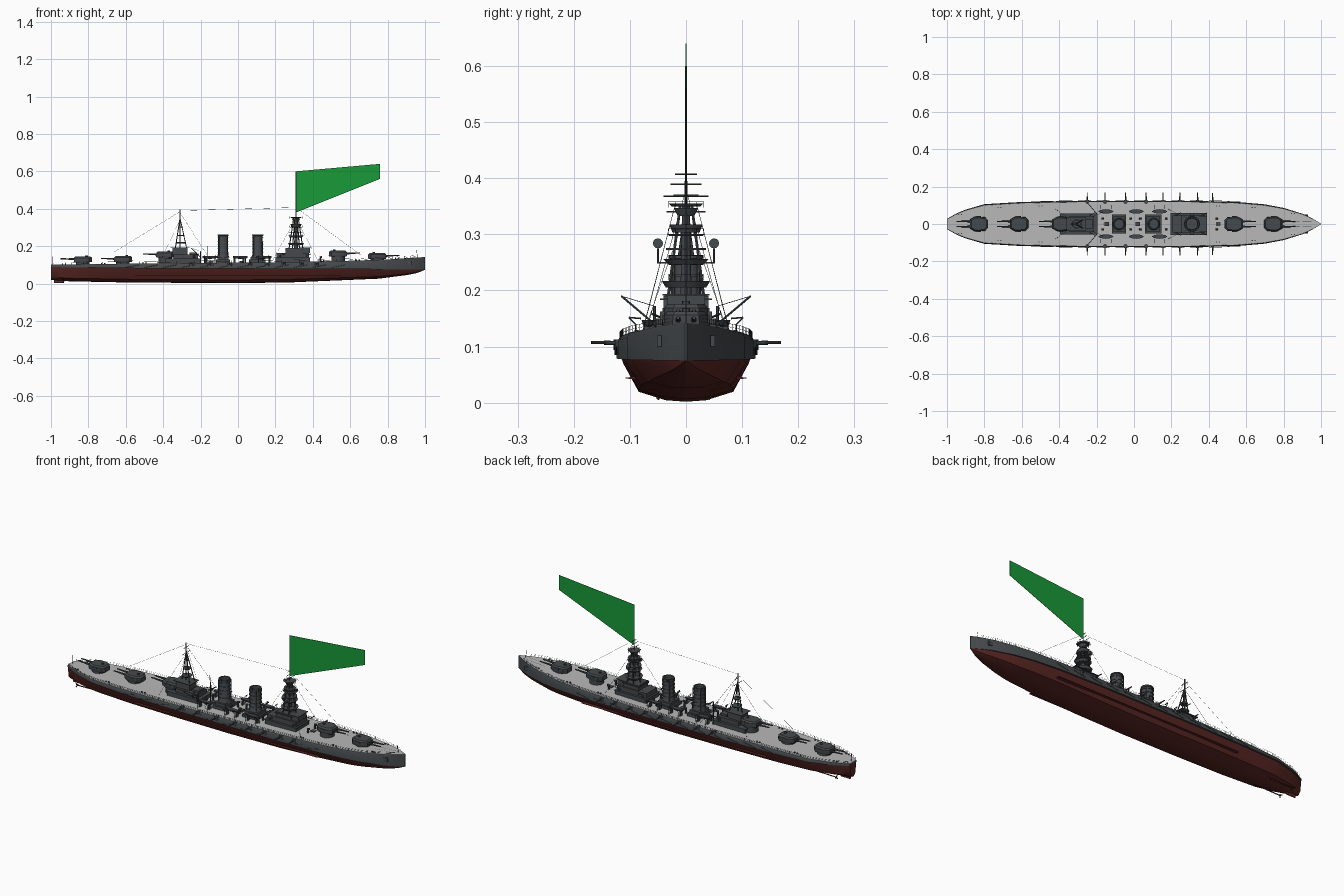
import bpy, bmesh, math
from mathutils import Vector, Matrix

if "Cube" in bpy.data.objects:
    bpy.data.objects.remove(bpy.data.objects["Cube"])


def material(name, rgb):
    m = bpy.data.materials.new(name)
    m.diffuse_color = (*rgb, 1)
    m.use_nodes = True
    m.node_tree.nodes["Principled BSDF"].inputs["Base Color"].default_value = m.diffuse_color
    return m


STEEL = material("dark_steel", (0.06, 0.068, 0.072))
RED = material("red_bottom", (0.10, 0.02, 0.017))
DECK = material("pale_deck", (0.48, 0.48, 0.48))
GREEN = material("green_cloth", (0.01, 0.32, 0.04))


def lerp(table, x):
    for (a, u), (b, v) in zip(table, table[1:]):
        if x <= b:
            return u + (v - u) * (x - a) / (b - a)
    return table[-1][1]


class Part:
    """Collects simple solids into one named object."""
    def __init__(self):
        self.bm = bmesh.new()

    def loft(self, rings, cap=True, closed=True):
        vs = [[self.bm.verts.new(p) for p in r] for r in rings]
        n = len(vs[0])
        for a, b in zip(vs, vs[1:]):
            for i in range(n if closed else n - 1):
                j = (i + 1) % n
                self.bm.faces.new((a[i], a[j], b[j], b[i]))
        if cap:
            self.bm.faces.new(vs[0][::-1])
            self.bm.faces.new(vs[-1])

    def box(self, x0, x1, y0, y1, z0, z1):
        self.loft([[(x0, y0, z), (x1, y0, z), (x1, y1, z), (x0, y1, z)] for z in (z0, z1)])

    def cone(self, x, y, z0, z1, r0, r1=None, n=16):
        r1 = r0 if r1 is None else r1
        self.loft([[(x + r * math.cos(2 * math.pi * i / n), y + r * math.sin(2 * math.pi * i / n), z)
                    for i in range(n)] for z, r in ((z0, r0), (z1, r1))])

    def rod(self, a, b, r=0.0012, n=6, r2=None):
        a, b = Vector(a), Vector(b)
        m = Matrix.Translation((a + b) / 2) @ (b - a).to_track_quat('Z', 'Y').to_matrix().to_4x4()
        bmesh.ops.create_cone(self.bm, cap_ends=True, segments=n, radius1=r, radius2=r2 or r,
                              depth=(b - a).length, matrix=m)

    def finish(self, name, mat=STEEL, smooth=True):
        bmesh.ops.recalc_face_normals(self.bm, faces=self.bm.faces)
        me = bpy.data.meshes.new(name)
        self.bm.to_mesh(me)
        self.bm.free()
        me.materials.append(mat)
        if smooth:
            me.shade_smooth()
            me.set_sharp_from_angle(angle=math.radians(35))
        ob = bpy.data.objects.new(name, me)
        bpy.context.collection.objects.link(ob)
        return ob


# hull lines: half width, deck height and keel height along x
BEAM = [(-1, .028), (-.95, .056), (-.9, .077), (-.8, .106), (-.6, .118), (-.3, .124), (.3, .124),
        (.55, .118), (.7, .105), (.8, .086), (.9, .055), (.95, .032), (1, .002)]
SHEER = [(-1, .100), (-.5, .107), (.2, .113), (.6, .121), (.8, .128), (1, .141)]
KEEL = [(-1, .02), (-.9, .012), (-.6, .006), (0, .002), (.3, .007), (.75, .026), (.9, .045), (.96, .057), (1, .074)]
WATER = [(-1, .09), (-.5, .083), (.5, .08), (1, .077)]
xs = sorted({x for x, _ in BEAM} | {-.98, -.85, -.7, -.45, 0, .2, .45, .63, .75, .85, .93, .975})


def mirror(half):
    return half + [(x, -y, z) for x, y, z in reversed(half)]


def bottom(x):
    w, k, l = lerp(BEAM, x), lerp(KEEL, x), lerp(WATER, x)
    return mirror([(x, w * f, k + (l - k) * g) for f, g in
                   ((.93, 1), (.9, .85), (.68, .22), (.29, .03), (.03, 0))])


def topside(x):
    w, d, l = lerp(BEAM, x), lerp(SHEER, x), lerp(WATER, x) - .002
    return mirror([(x, w * .92, l), (x, w, l), (x, w, d - .008), (x, w * .96, d)])


p = Part(); p.loft([bottom(x) for x in xs]); p.finish("lower_hull", RED)
p = Part(); p.loft([topside(x) for x in xs]); p.finish("upper_hull")
p = Part()
p.loft([mirror([(x, lerp(BEAM, x) * .95, lerp(SHEER, x) + e) for e in (-.002, .001)]) for x in xs])
p.finish("deck", DECK)

# bilge keels, rudder, shafts and propellers
p = Part()
for s in (-1, 1):
    p.loft([[(x, s * .09, .042), (x, s * .108, .043), (x, s * .108, .045), (x, s * .09, .046)] for x in (-.55, 0, .55)])
    p.rod((-.7, s * .045, .02), (-.93, s * .045, .016), .003)
    for k in range(3):
        a = k * 2.094
        p.rod((-.93, s * .045, .016), (-.934, s * .045 + .011 * math.cos(a), .016 + .011 * math.sin(a)), .003)
p.box(-.985, -.93, -.003, .003, .004, .03)
p.finish("keels_and_propellers", RED)

# deck railings
p = Part()
rx = [-.99 + i * .033 for i in range(60)]
for s in (-1, 1):
    pts = [Vector((x, s * lerp(BEAM, x) * .95, lerp(SHEER, x))) for x in rx]
    for a, b in zip(pts, pts[1:]):
        p.rod(a, a + Vector((0, 0, .012)), .0006, 4)
        for h in (.006, .012):
            p.rod(a + Vector((0, 0, h)), b + Vector((0, 0, h)), .0004, 3)
p.rod((-.99, 0, .1), (-.99, 0, .145), .001)
p.rod((.96, 0, .135), (.955, 0, .18), .001)
p.finish("railings", smooth=False)

# main turrets: eight sided house, barbette and twin barrels
PLAN = [(-.05, -.02), (-.035, -.036), (.02, -.04), (.048, -.024)]
for i, (x, z, d) in enumerate([(.745, .132, 1), (.535, .145, 1), (-.39, .14, -1), (-.615, .116, -1), (-.83, .114, -1)]):
    p = Part()
    plan = PLAN + [(a, -b) for a, b in reversed(PLAN)]
    p.loft([[(x + d * a * f, b * f, z + h) for a, b in plan] for h, f in ((0, .95), (.005, 1), (.024, .97), (.031, .82))])
    p.cone(x, 0, lerp(SHEER, x) - .002, z + .002, .036, n=20)
    p.box(x - .012, x + .012, -.042, .042, z + .018, z + .024)
    p.cone(x - d * .02, 0, z + .03, z + .036, .007, n=8)
    for s in (-1, 1):
        p.rod((x + d * .035, s * .014, z + .016), (x + d * .075, s * .014, z + .017), .0055, 10, .0045)
        p.rod((x + d * .07, s * .014, z + .017), (x + d * .118, s * .014, z + .019), .004, 10, .003)
    p.finish("main_turret_%d" % (i + 1))

# forward superstructure
p = Part()
p.box(.2, .385, -.055, .055, .11, .137)
p.box(.205, .38, -.046, .046, .137, .163)
p.box(.195, .39, -.058, .058, .136, .139)
p.box(.255, .345, -.04, .04, .163, .19)
p.box(.335, .385, -.034, .034, .163, .192)
p.box(.33, .39, -.042, .042, .191, .194)
p.box(.25, .35, -.046, .046, .183, .186)
p.finish("forward_superstructure", smooth=False)

# aft superstructure
p = Part()
p.box(-.39, -.2, -.052, .052, .10, .132)
p.box(-.395, -.195, -.056, .056, .131, .134)
p.box(-.345, -.215, -.042, .042, .132, .155)
p.box(-.35, -.27, -.03, .03, .155, .19)
p.box(-.36, -.26, -.038, .038, .189, .192)
p.box(-.26, -.22, -.025, .025, .155, .165)
p.finish("aft_superstructure", smooth=False)

# funnels with square casings, bands and open tops
for i, (x, a, b) in enumerate([(-.08, -.118, -.042), (.105, .06, .148)]):
    p = Part()
    p.box(a, b, -.05, .05, .108, .128)
    p.box(a + .008, b - .008, -.04, .04, .128, .143)
    n = 24
    prof = [(.034, .14), (.028, .155), (.027, .255), (.03, .257), (.03, .263), (.024, .263), (.022, .2)]
    p.loft([[(x + r * math.cos(2 * math.pi * k / n), r * math.sin(2 * math.pi * k / n), z) for k in range(n)]
            for r, z in prof])
    for z in (.165, .185, .205, .225, .245):
        p.cone(x, 0, z, z + .003, .03, n=n)
    for k in range(4):
        t = math.pi / 4 + k * math.pi / 2
        c, s = .031 * math.cos(t), .031 * math.sin(t)
        p.rod((x + c, s, .143), (x + c, s, .258), .002)
    p.finish("funnel_%d" % (i + 1))

# foremast: splayed legs with stacked round platforms
p = Part()
mx = .31
for k in range(6):
    t = k * math.pi / 3
    c, s = math.cos(t), math.sin(t)
    p.rod((mx + .037 * c, .037 * s, .188), (mx + .012 * c, .012 * s, .35), .0028)
p.cone(mx, 0, .19, .35, .01, .007, 12)
for z, h, r0, r1 in [(.205, .012, .036, .043), (.246, .01, .032, .04), (.272, .004, .036, .036), (.297, .004, .03, .033),
                     (.303, .015, .024, .03), (.333, .014, .015, .022), (.35, .005, .026, .031)]:
    p.cone(mx, 0, z, z + h, r0, r1, 20)
for z in (.228, .262, .31, .358):
    for k in range(10):
        t = k * math.pi / 5
        q = (mx + .033 * math.cos(t), .033 * math.sin(t))
        u = (mx + .033 * math.cos(t + .628), .033 * math.sin(t + .628))
        p.rod((*q, z - .01), (*q, z), .0006, 4)
        p.rod((*q, z), (*u, z), .0006, 4)
p.rod((mx, 0, .35), (mx, 0, .6), .002)
for z, w in ((.368, .04), (.389, .028), (.407, .02)):
    p.rod((mx, -w, z), (mx, w, z), .0014)
p.box(mx - .005, mx + .005, -.052, .052, .248, .251)
for s in (-1, 1):
    p.rod((mx, s * .05, .25), (mx, s * .05, .275), .0015)
    p.rod((mx - .008, s * .05, .284), (mx + .008, s * .05, .284), .009, 12)
p.finish("foremast")

# aft mast: tripod with lookout platforms
p = Part()
ax = -.31
p.rod((ax, 0, .19), (ax, 0, .395), .0025)
for y in (-.022, .022):
    p.rod((ax + .035, y, .19), (ax, 0, .35), .0025)
p.rod((ax - .025, 0, .19), (ax, 0, .35), .0025)
for z, r in ((.215, .026), (.255, .02), (.3, .011)):
    p.cone(ax + .005, 0, z, z + .006, r * .85, r, 16)
for z, w in ((.34, .035), (.37, .022)):
    p.rod((ax, -w, z), (ax, w, z), .0014)
p.finish("aft_mast")

# flag
p = Part()
p.loft([[(.31, y, .38), (.76, y, .56), (.76, y, .64), (.31, y, .60)] for y in (-.0008, .0008)])
p.finish("flag", GREEN, smooth=False)

# casemate guns along both sides, and side booms
p = Part()
for s in (-1, 1):
    for x in (-.25, -.155, -.045, .065, .155, .245, .34, .42):
        w = lerp(BEAM, x)
        p.cone(x, s * (w - .006), .094, .113, .011, n=12)
        p.rod((x, s * w, .106), (x, s * (w + .022), .107), .0038, 8)
        p.rod((x, s * (w + .02), .107), (x, s * (w + .045), .107), .0026, 8)
    for k in range(12):
        x = -.6 + k * .1
        w = lerp(BEAM, x) + .002
        p.rod((x, s * w, .086), (x + .07, s * w, .1), .0012)
p.finish("casemate_guns")

# boats on davits
p = Part()
for s in (-1, 1):
    for x in (-.15, .012, .137):
        p.loft([[(x + t * .04, s * .067 + .012 * f * c, .147 - .015 * g * (.6 + .4 * f)) for c, g in
                 ((-1, 0), (-.8, .6), (0, 1), (.8, .6), (1, 0))]
                for t, f in ((-1, .15), (-.7, .7), (0, 1), (.7, .7), (1, .05))])
        for e in (-.028, .028):
            p.rod((x + e, s * .088, .11), (x + e, s * .09, .14), .0014)
            p.rod((x + e, s * .09, .14), (x + e, s * .102, .152), .0014)
            p.rod((x + e, s * .102, .152), (x + e, s * .08, .15), .0014)
            p.box(x + e - .003, x + e + .003, s * .067 - .009, s * .067 + .009, .11, .136)
p.finish("boats_and_davits")

# boat cranes, ventilators, light guns and bollards
p = Part()
for s in (-1, 1):
    p.rod((-.2, s * .056, .11), (-.2, s * .056, .172), .0025)
    p.rod((-.2, s * .056, .14), (-.25, s * .115, .19), .002)
    p.rod((-.2, s * .056, .172), (-.25, s * .115, .19), .0006, 4)
    for x in (-.17, -.02, .03, .17, .44):
        p.cone(x, s * .03, .108, .138, .005, n=8)
        p.rod((x - .003, s * .03, .139), (x + .009, s * .03, .142), .006, 8)
    for x in (.225, .365, -.235):
        p.cone(x, s * .049, .137, .15, .005, n=8)
        p.rod((x, s * .045, .152), (x + .025, s * .06, .158), .002)
    for x in (-.93, -.72, -.5, .45, .64, .85):
        w = lerp(BEAM, x) * .8
        for e in (-.008, .008):
            p.cone(x + e, s * w, lerp(SHEER, x), lerp(SHEER, x) + .007, .0035, n=8)
    p.rod((.83, s * .015, .13), (.95, s * .012, .138), .0015)
    p.box(.9, .93, s * lerp(BEAM, .915) - .004, s * lerp(BEAM, .915) + .004, .1, .12)
p.rod((-.165, 0, .11), (-.165, 0, .2), .0018)
for x in (-.145, .02, .45):
    p.box(x - .012, x + .012, -.012, .012, .108, .122)
p.finish("deck_fittings")

# rigging wires
p = Part()
w = .0005
p.rod((ax, 0, .39), (mx, 0, .407), w, 4)
p.rod((ax, 0, .385), (-.66, 0, .17), w, 4)
p.rod((mx, 0, .407), (.66, 0, .15), w, 4)
for s in (-1, 1):
    p.rod((ax, 0, .38), (-.14, s * .075, .112), w, 4)
    p.rod((ax, 0, .34), (-.42, s * .08, .11), w, 4)
    p.rod((mx, s * .02, .35), (.18, s * .08, .115), w, 4)
    p.rod((mx, s * .02, .35), (.43, s * .08, .118), w, 4)
p.finish("rigging", smooth=False)
